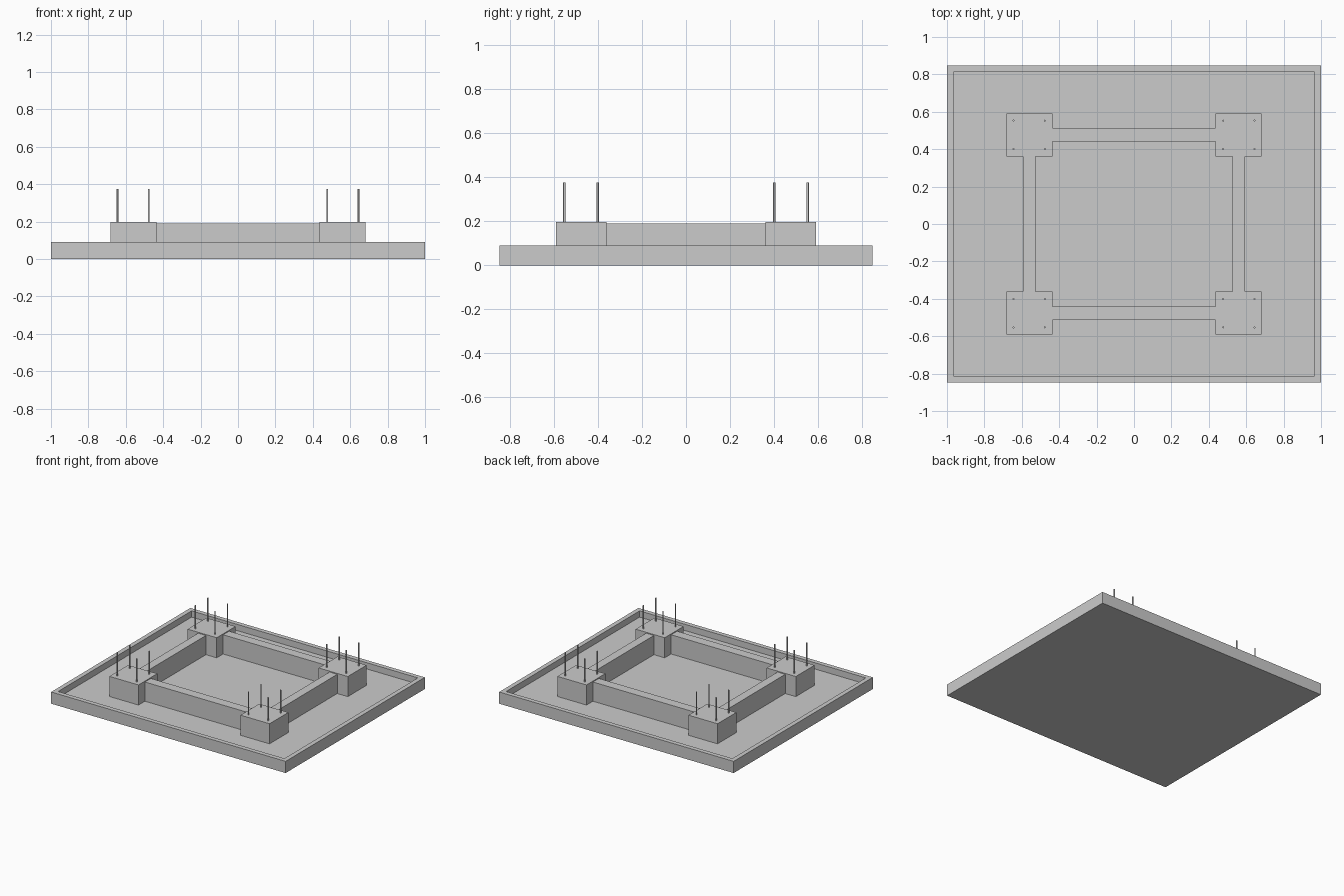
import bpy, bmesh
from mathutils import Matrix

if "Cube" in bpy.data.objects:
    bpy.data.objects.remove(bpy.data.objects["Cube"], do_unlink=True)

concrete = bpy.data.materials.new("concrete_grey")
concrete.use_nodes = True
GREY = (0.6, 0.6, 0.6, 1)
concrete.diffuse_color = GREY
concrete.node_tree.nodes["Principled BSDF"].inputs["Base Color"].default_value = GREY

FLOOR, RIM, BEAM_TOP, BLOCK_TOP, ROD_TOP = 0.042, 0.09, 0.19, 0.197, 0.375


def finish(name, bm):
    mesh = bpy.data.meshes.new(name)
    bm.to_mesh(mesh)
    bm.free()
    mesh.materials.append(concrete)
    obj = bpy.data.objects.new(name, mesh)
    bpy.context.collection.objects.link(obj)
    return obj


def box_mesh(x0, x1, y0, y1, z0, z1):
    bm = bmesh.new()
    place = Matrix.Translation(((x0 + x1) / 2, (y0 + y1) / 2, (z0 + z1) / 2))
    size = Matrix.Diagonal((x1 - x0, y1 - y0, z1 - z0, 1))
    bmesh.ops.create_cube(bm, size=1, matrix=place @ size)
    return bm


def span(sign, a, b):
    return sorted((sign * a, sign * b))


# Base tray: slab with a raised rim around a sunken floor
bm = box_mesh(-1, 1, -0.848, 0.848, 0, RIM)
bm.normal_update()
top = [f for f in bm.faces if f.normal.z > 0.9]
bmesh.ops.inset_region(bm, faces=top, thickness=0.035, use_even_offset=True)
moved = bmesh.ops.extrude_face_region(bm, geom=top)["geom"]
verts = [g for g in moved if isinstance(g, bmesh.types.BMVert)]
bmesh.ops.translate(bm, verts=verts, vec=(0, 0, FLOOR - RIM))
bmesh.ops.delete(bm, geom=[f for f in top if f.is_valid], context='FACES')
bmesh.ops.recalc_face_normals(bm, faces=bm.faces)
finish("base_tray", bm)

# Tie beams between the footings
for s, end in ((-1, "front"), (1, "back")):
    finish(end + "_beam", box_mesh(-0.435, 0.435, *span(s, 0.44, 0.513), FLOOR, BEAM_TOP))
for s, side in ((-1, "right"), (1, "left")):
    finish(side + "_beam", box_mesh(*span(s, 0.527, 0.593), -0.362, 0.362, FLOOR, BEAM_TOP))

# Corner footings, each with four upright rods
for sx, side in ((-1, "right"), (1, "left")):
    for sy, end in ((-1, "front"), (1, "back")):
        corner = end + "_" + side
        finish(corner + "_footing", box_mesh(*span(sx, 0.435, 0.683),
               *span(sy, 0.362, 0.591), FLOOR, BLOCK_TOP))
        bm = bmesh.new()
        for x in (0.477, 0.644):
            for y in (0.401, 0.553):
                centre = (sx * x, sy * y, (BLOCK_TOP + ROD_TOP) / 2)
                bmesh.ops.create_cone(bm, cap_ends=True, segments=12, radius1=0.005,
                                      radius2=0.005, depth=ROD_TOP - BLOCK_TOP,
                                      matrix=Matrix.Translation(centre))
        rods = finish(corner + "_rods", bm)
        for face in rods.data.polygons:
            face.use_smooth = abs(face.normal.z) < 0.5
        for edge in rods.data.edges:
            a, b = (rods.data.vertices[i].co.z for i in edge.vertices)
            edge.use_edge_sharp = abs(a - b) < 0.01
